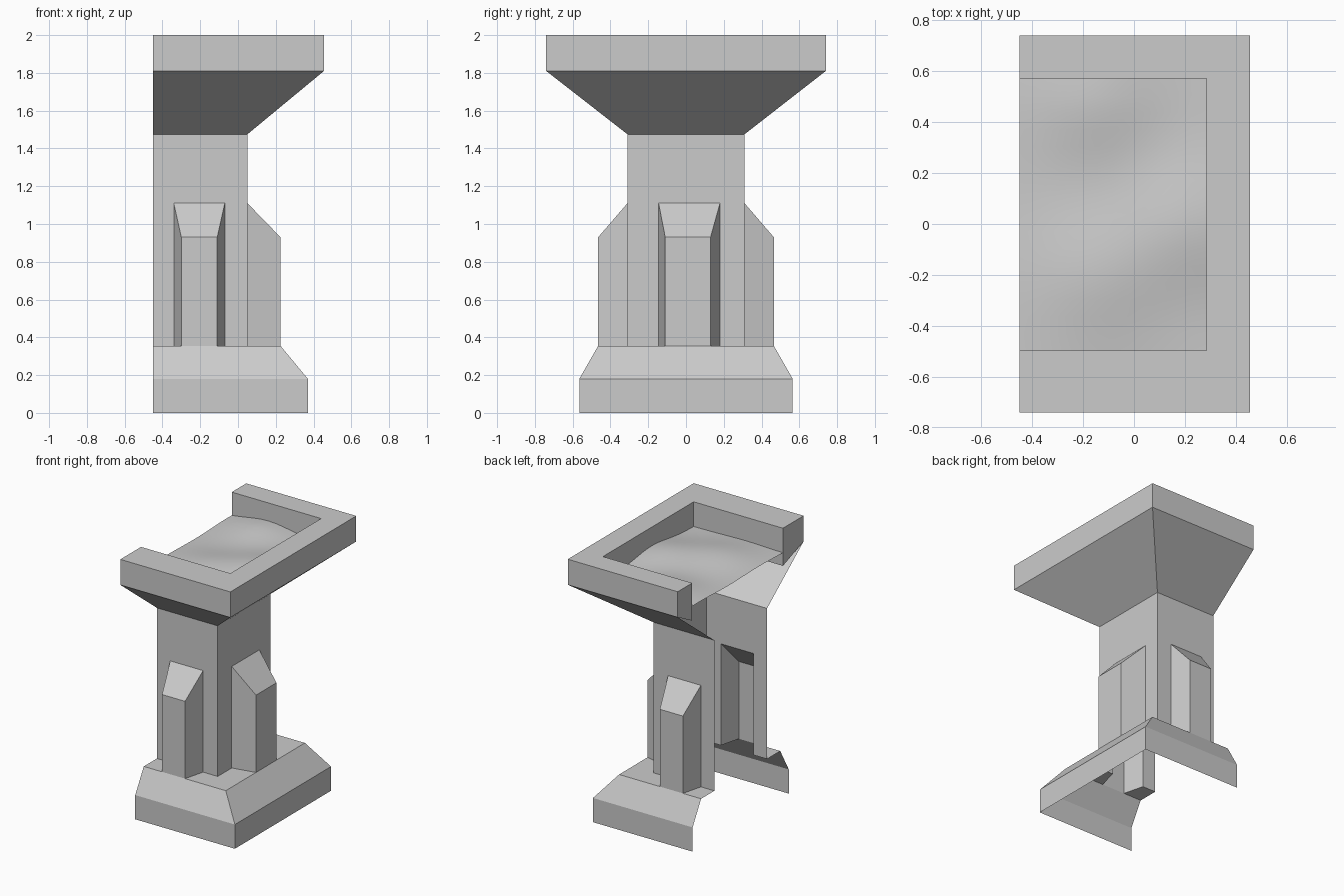
import bpy, bmesh, math

if "Cube" in bpy.data.objects:
    bpy.data.objects.remove(bpy.data.objects["Cube"])

BACK = -0.45                       # open rear plane
BX = (-0.34, -0.30, -0.11, -0.07)  # side buttress: root, face, face, root
BY = (0.18, 0.13, -0.11, -0.145)   # front buttress, same order


def ring(z, x, y0, y1, out=None, mode="face"):
    """Three-sided plan line. mode 'face': buttress points sit on the wall at
    face width, 'root': at root width, 'bump': they project out to 'out'."""
    pick = {"face": (1, 1, 2, 2), "root": (0, 0, 3, 3), "bump": (0, 1, 2, 3)}[mode]
    ox, oy0, oy1 = out if mode == "bump" else (x, y0, y1)
    sx, sy = [BX[i] for i in pick], [BY[i] for i in pick]
    ys, xs, yn = (y1, oy1, oy1, y1), (x, ox, ox, x), (y0, oy0, oy0, y0)
    pts = [(BACK, y1)] + list(zip(sx, ys)) + [(x, y1)] + list(zip(xs, sy))
    pts += [(x, y0)] + list(zip(sx, yn))[::-1] + [(BACK, y0)]
    return [(px, py, z) for px, py in pts]


def make(name, bm):
    bmesh.ops.remove_doubles(bm, verts=bm.verts, dist=0.0005)
    bmesh.ops.dissolve_degenerate(bm, dist=0.0005, edges=bm.edges)
    me = bpy.data.meshes.new(name)
    bm.to_mesh(me)
    bm.free()
    ob = bpy.data.objects.new(name, me)
    bpy.context.collection.objects.link(ob)
    return ob


def loft(name, rings, extra=()):
    bm = bmesh.new()
    rows = [[bm.verts.new(p) for p in r] for r in rings]
    for a, b in zip(rows, rows[1:]):
        for i in range(len(a) - 1):
            bm.faces.new((a[i], b[i], b[i + 1], a[i + 1]))
    for poly in extra:
        bm.faces.new([bm.verts.new(p) for p in poly])
    return make(name, bm)


shaft = (0.05, -0.31, 0.31)
ledge = (0.225, -0.465, 0.465)
foot = (0.37, -0.565, 0.565)
brim = (0.455, -0.74, 0.74)
bowl = (0.285, -0.497, 0.57)

# Stepped foot with its ledge, open underneath the buttresses
loft("foot", [ring(0, *foot), ring(0.18, *foot), ring(0.355, *ledge),
              ring(0.355, *shaft, ledge, "bump")])

# Shaft with three hollow buttresses
loft("shaft", [ring(0.355, *shaft, ledge, "bump"), ring(0.93, *shaft, ledge, "bump"),
               ring(1.11, *shaft, mode="root"), ring(1.475, *shaft)])

# Flared basin with rim and inner walls, rim ends capped at the rear
caps = [[(BACK, yo, 1.81), (BACK, yo, 2), (BACK, yi, 2), (BACK, yi, 1.72)]
        for yo, yi in ((0.74, 0.57), (-0.74, -0.497))]
caps[1].reverse()
loft("basin", [ring(1.475, *shaft), ring(1.81, *brim), ring(2, *brim),
               ring(2, *bowl), ring(1.72, *bowl)], caps)


# Gently rolling fill inside the basin
def height(x, y):
    def mound(cx, cy, r, h):
        return h * math.exp(-((x - cx) ** 2 + (y - cy) ** 2) / r ** 2)
    return (1.815 + mound(-0.15, 0.5, 0.25, 0.055) + mound(0.2, 0.0, 0.25, 0.05)
            + mound(-0.15, -0.2, 0.25, 0.04))


bm = bmesh.new()
nx, ny = 12, 16
g = [[None] * (ny + 1) for _ in range(nx + 1)]
for i in range(nx + 1):
    for j in range(ny + 1):
        x = BACK + (0.285 - BACK) * i / nx
        y = -0.497 + 1.067 * j / ny
        g[i][j] = bm.verts.new((x, y, height(x, y)))
for i in range(nx):
    for j in range(ny):
        f = bm.faces.new((g[i][j], g[i + 1][j], g[i + 1][j + 1], g[i][j + 1]))
        f.smooth = True
make("basin_fill", bm)
